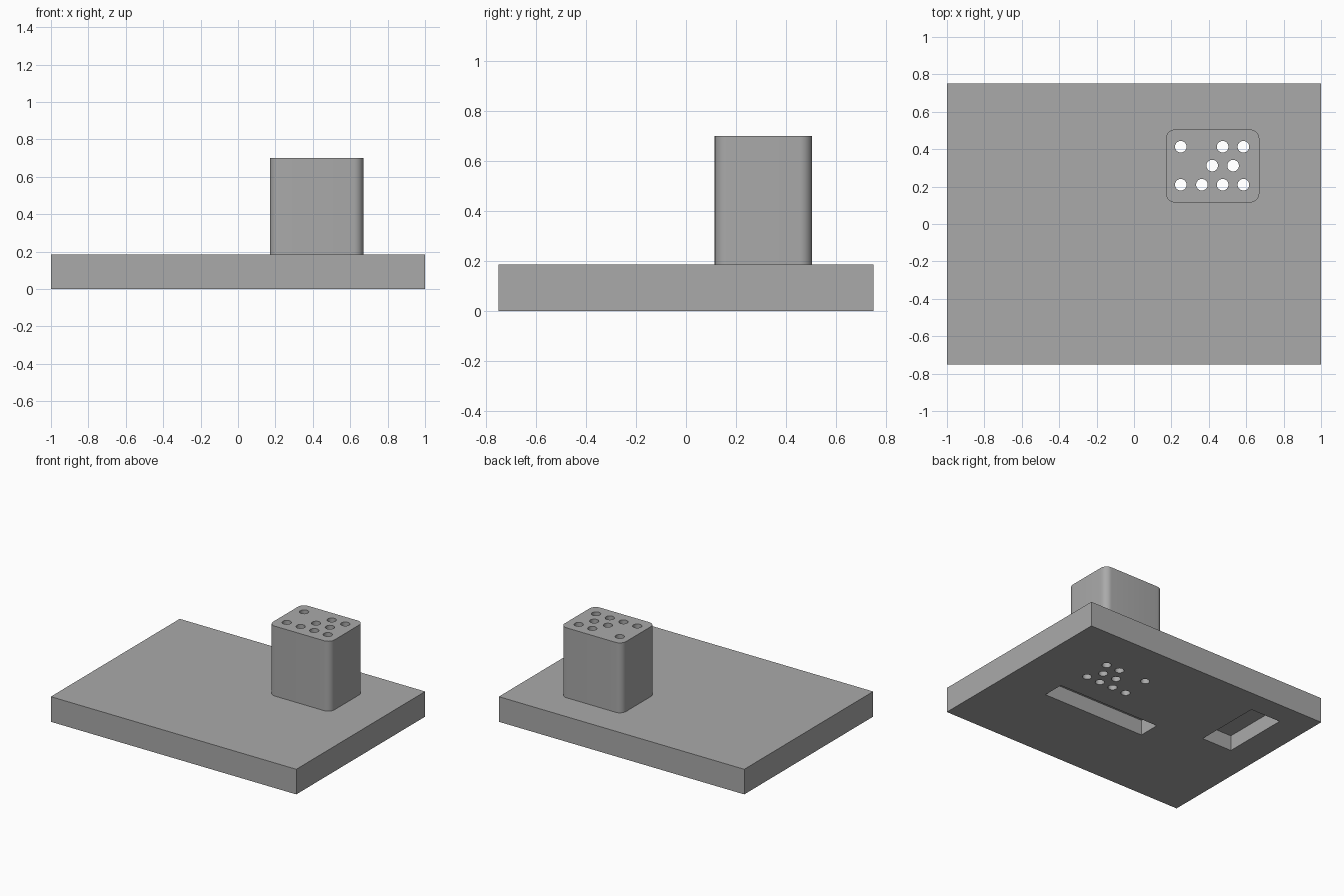
import bpy, bmesh, math
from mathutils import Matrix

cube = bpy.data.objects.get("Cube")
if cube:
    bpy.data.objects.remove(cube, do_unlink=True)

grey = bpy.data.materials.new("Plain grey")
grey.use_nodes = True
colour = (0.4, 0.4, 0.4, 1)
grey.diffuse_color = colour
grey.node_tree.nodes["Principled BSDF"].inputs["Base Color"].default_value = colour


def add_object(name, bm):
    mesh = bpy.data.meshes.new(name)
    bm.to_mesh(mesh)
    bm.free()
    mesh.materials.append(grey)
    obj = bpy.data.objects.new(name, mesh)
    bpy.context.collection.objects.link(obj)
    return obj


def box(name, low, high, radius=0):
    """Box between two corners, with optional rounded upright edges."""
    bm = bmesh.new()
    bmesh.ops.create_cube(bm, size=1)
    for v in bm.verts:
        v.co = [l if c < 0 else h for c, l, h in zip(v.co, low, high)]
    if radius:
        upright = [e for e in bm.edges
                   if abs(e.verts[0].co.z - e.verts[1].co.z) > 0.01]
        bmesh.ops.bevel(bm, geom=upright, offset=radius, segments=8,
                        profile=0.5, affect='EDGES')
    return add_object(name, bm)


def combine(target, tool, operation):
    """Apply a boolean and discard the tool object."""
    tool.hide_render = True
    mod = target.modifiers.new("Boolean", 'BOOLEAN')
    mod.operation = operation
    mod.solver = 'EXACT'
    mod.object = tool
    bpy.ops.object.select_all(action='DESELECT')
    bpy.context.view_layer.objects.active = target
    target.select_set(True)
    bpy.ops.object.modifier_apply(modifier=mod.name)
    bpy.data.objects.remove(tool, do_unlink=True)


# Plate with the rounded tower joined on top
body = box("plate_and_tower", (-1, -0.75, 0), (1, 0.75, 0.185))
tower = box("tower", (0.17, 0.115, 0.1), (0.67, 0.505, 0.7), 0.05)
combine(body, tower, 'UNION')

# Two shallow pockets in the underside
pocket_depth = 0.112
for low, high in (((-0.19, -0.15), (0.645, 0.01)),
                  ((-0.78, 0.075), (-0.535, 0.58))):
    cutter = box("pocket_cutter", (*low, -0.1), (*high, pocket_depth))
    combine(body, cutter, 'DIFFERENCE')

# Round holes running through tower and plate, in three rows
rows = {0.21: (0.25, 0.363, 0.474, 0.585),
        0.312: (0.418, 0.53),
        0.413: (0.25, 0.474, 0.585)}
bm = bmesh.new()
for y, xs in rows.items():
    for x in xs:
        bmesh.ops.create_cone(bm, cap_ends=True, segments=32, radius1=0.031,
                              radius2=0.031, depth=2,
                              matrix=Matrix.Translation((x, y, 0.4)))
combine(body, add_object("hole_cutter", bm), 'DIFFERENCE')

# Smooth the round walls, keep the edges crisp
bpy.ops.object.shade_smooth_by_angle(angle=math.radians(30))
